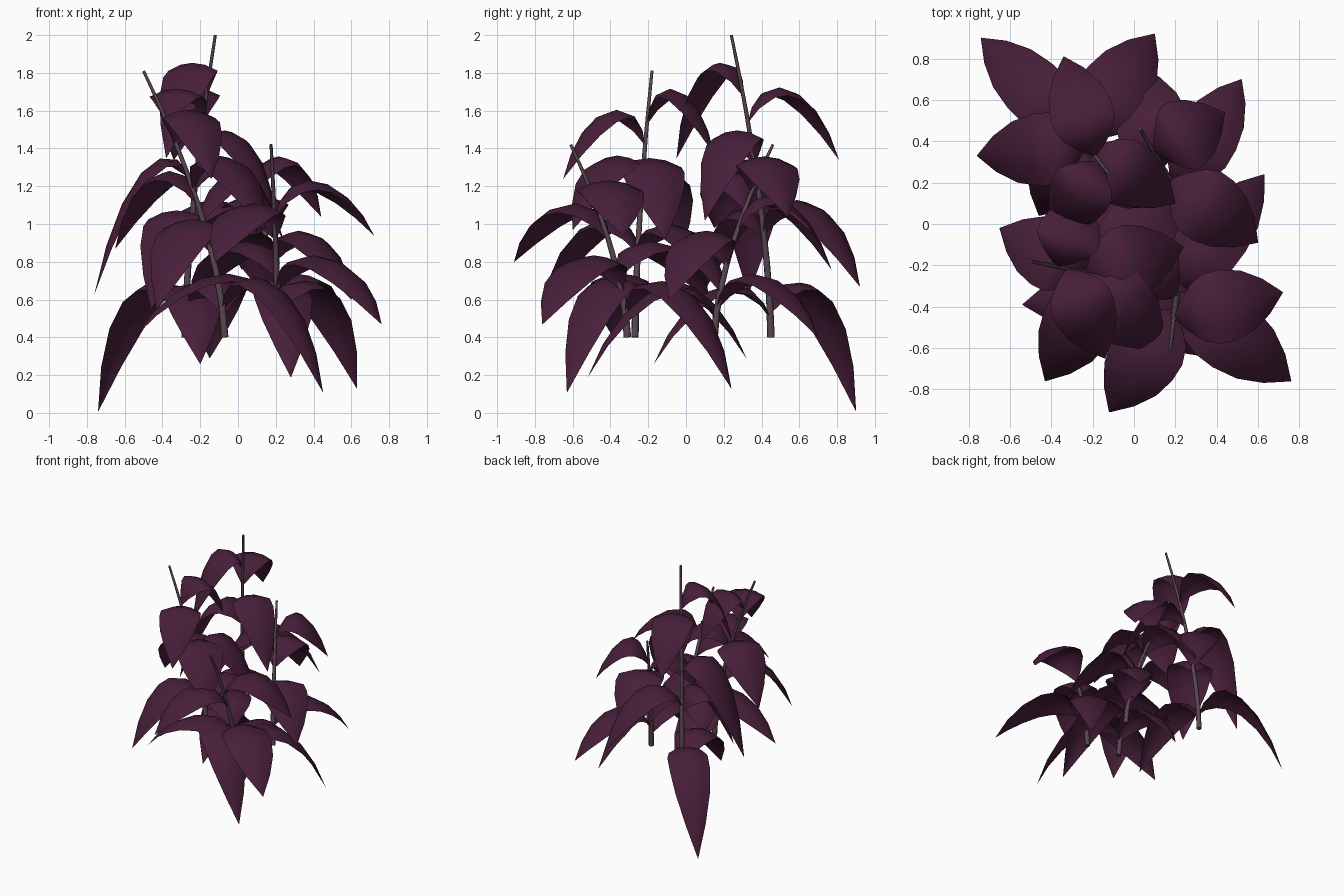
import bpy
from mathutils import Vector

cube = bpy.data.objects.get("Cube")
if cube:
    bpy.data.objects.remove(cube, do_unlink=True)


def make_material(name, rgb):
    mat = bpy.data.materials.new(name)
    mat.use_nodes = True
    color = (*rgb, 1.0)
    mat.diffuse_color = color
    bsdf = mat.node_tree.nodes["Principled BSDF"]
    bsdf.inputs["Base Color"].default_value = color
    bsdf.inputs["Roughness"].default_value = 0.8
    return mat


leaf_purple = make_material("dark purple leaf", (0.064, 0.0135, 0.042))
stem_grey = make_material("greyish mauve stem", (0.1, 0.062, 0.08))

STEM_BASE = 0.4
UP = Vector((0, 0, 1))


def stem_point(base, tip, z):
    """Point on a stem that leans outwards more towards its tip."""
    t = (z - STEM_BASE) / (tip[2] - STEM_BASE)
    bend = t ** 1.6
    return Vector((base[0] + (tip[0] - base[0]) * bend,
                   base[1] + (tip[1] - base[1]) * bend, z))


def add_object(name, data, mat):
    data.materials.append(mat)
    obj = bpy.data.objects.new(name, data)
    bpy.context.collection.objects.link(obj)
    return obj


def make_stem(name, base, tip):
    curve = bpy.data.curves.new(name, "CURVE")
    curve.dimensions = "3D"
    curve.bevel_depth = 0.02
    curve.bevel_resolution = 2
    curve.use_fill_caps = True
    spline = curve.splines.new("POLY")
    steps = 8
    spline.points.add(steps)
    for i, point in enumerate(spline.points):
        t = i / steps
        z = STEM_BASE + (tip[2] - STEM_BASE) * t
        point.co = (*stem_point(base, tip, z), 1)
        point.radius = 1 - 0.6 * t
    add_object(name, curve, stem_grey)


# Leaf outline: position along the midrib and relative half width
OUTLINE = [(0, 0.04), (0.1, 0.42), (0.25, 0.82), (0.42, 1), (0.58, 1),
           (0.74, 0.85), (0.88, 0.5), (1, 0.01)]
ACROSS = (-1, -0.5, 0, 0.5, 1)


def make_leaf(name, root, tip):
    """Arched blade that rises from the stem and droops to a pointed tip."""
    flat = Vector((tip.x - root.x, tip.y - root.y, 0))
    side = UP.cross(flat).normalized()
    # Blades are broadest halfway up the plant
    half = 0.175 if 0.6 < root.z < 1.3 else 0.152
    c1 = root + flat * 0.14 + UP * 0.3
    c2 = root + flat * 0.7 + UP * 0.23
    verts, faces = [], []
    for t, width in OUTLINE:
        s = 1 - t
        mid = root * s**3 + c1 * (3 * s * s * t) + c2 * (3 * s * t * t) + tip * t**3
        tangent = (c1 - root) * (s * s) + (c2 - c1) * (2 * s * t) + (tip - c2) * (t * t)
        normal = tangent.cross(side).normalized()
        for a in ACROSS:
            verts.append(mid + side * (a * half * width)
                         - normal * (0.28 * half * width * a * a))
    cols = len(ACROSS)
    for r in range(len(OUTLINE) - 1):
        for c in range(cols - 1):
            k = r * cols + c
            faces.append((k, k + cols, k + cols + 1, k + 1))
    mesh = bpy.data.meshes.new(name)
    mesh.from_pydata(verts, [], faces)
    mesh.flip_normals()
    mesh.shade_smooth()
    add_object(name, mesh, leaf_purple)


# Each stem: base, tip, and leaves given as attachment height and tip position
plants = {
    "tall_back": ((-0.28, 0.45), (-0.12, 0.24, 2.0), [
        (1.68, -0.38, -0.05, 1.35), (1.54, -0.34, 0.81, 1.34),
        (1.32, 0.2, 0.1, 1.02), (1.19, -0.76, 0.33, 0.63),
        (0.95, 0.1, 0.92, 0.67), (0.9, -0.46, 0.04, 0.55),
        (0.53, -0.74, 0.9, 0.01), (0.5, -0.2, -0.17, 0.26)]),
    "right_front": ((-0.07, -0.27), (-0.5, -0.18, 1.81), [
        (1.53, -0.24, 0.15, 1.37), (1.42, -0.14, -0.65, 1.24),
        (1.18, 0.14, -0.6, 0.97), (1.17, 0.24, -0.11, 0.92),
        (1.1, -0.65, -0.02, 0.87), (0.85, -0.43, -0.76, 0.55),
        (0.82, 0.2, 0.22, 0.6),
        (0.55, 0.45, -0.63, 0.11), (0.52, -0.15, 0.32, 0.29)]),
    "left_front": ((0.21, -0.31), (0.175, -0.61, 1.42), [
        (1.04, 0.72, -0.33, 0.94), (0.92, -0.12, -0.91, 0.8),
        (0.65, 0.76, -0.76, 0.47), (0.72, -0.25, 0.12, 0.6),
        (0.55, -0.54, -0.39, 0.41), (0.53, 0.63, 0.24, 0.13)]),
    "left_back": ((0.21, 0.15), (0.03, 0.46, 1.42), [
        (1.17, 0.44, 0.54, 1.04), (1.08, -0.22, 0.15, 0.98),
        (0.97, 0.02, 0.77, 0.76), (0.78, 0.6, -0.09, 0.6),
        (0.55, 0.52, 0.7, 0.4), (0.5, 0.28, -0.52, 0.19)]),
}

for label, (base, tip, leaves) in plants.items():
    make_stem(label + "_stem", base, tip)
    for number, (height, *end) in enumerate(leaves, 1):
        make_leaf(f"{label}_leaf_{number}",
                  stem_point(base, tip, height), Vector(end))
